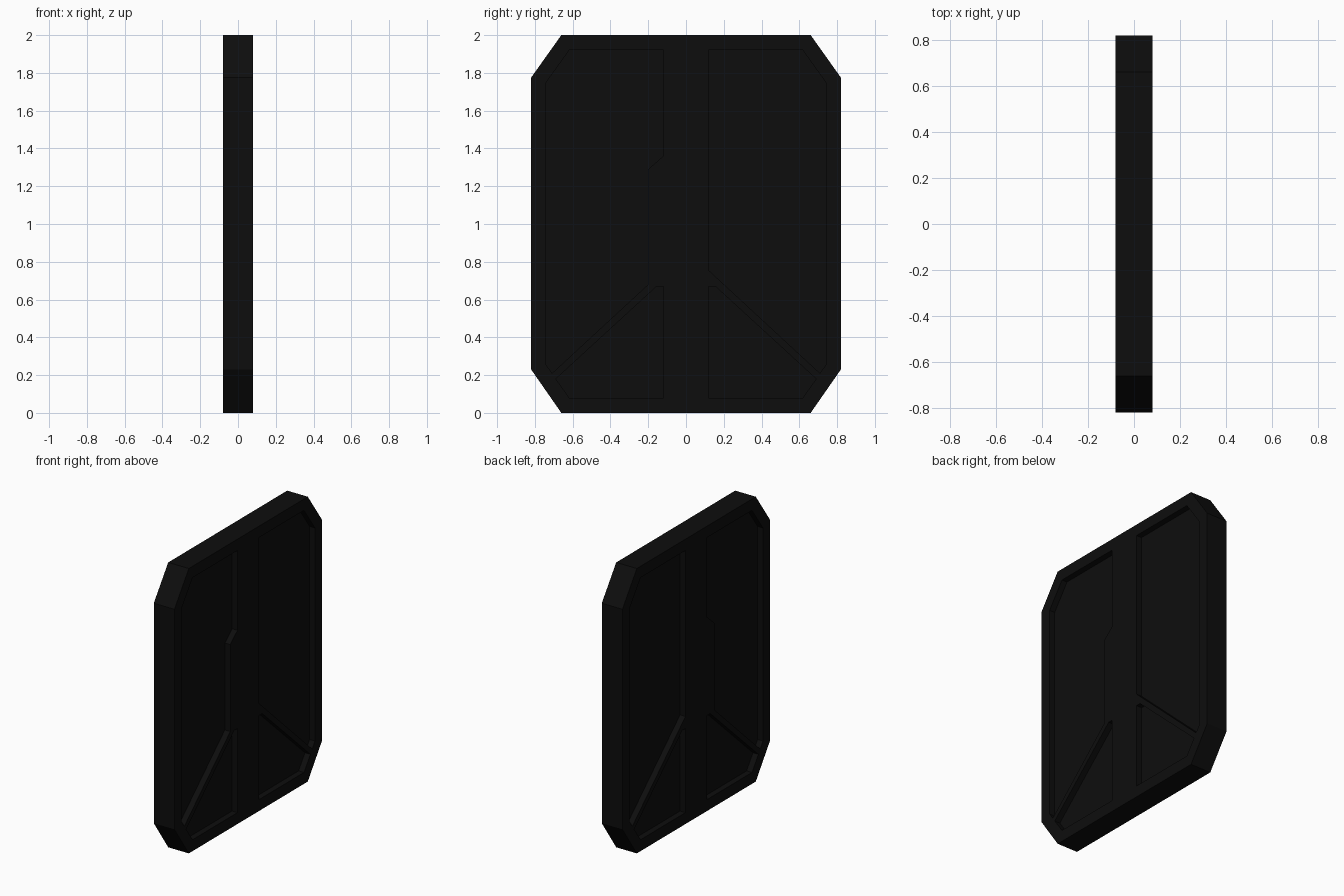
import bpy, bmesh

if "Cube" in bpy.data.objects:
    bpy.data.objects.remove(bpy.data.objects["Cube"])

HALF = 0.08      # half thickness of the slab
DEPTH = 0.042    # depth of the recessed panels


def add_prism(bm, profile, x0, x1):
    """Extrude a (y, z) outline along x from x0 to x1."""
    face = bm.faces.new([bm.verts.new((x0, y, z)) for y, z in profile])
    out = bmesh.ops.extrude_face_region(bm, geom=[face])
    verts = [v for v in out["geom"] if isinstance(v, bmesh.types.BMVert)]
    bmesh.ops.translate(bm, verts=verts, vec=(x1 - x0, 0, 0))


def finish(bm, name):
    bmesh.ops.recalc_face_normals(bm, faces=bm.faces)
    mesh = bpy.data.meshes.new(name)
    bm.to_mesh(mesh)
    bm.free()
    obj = bpy.data.objects.new(name, mesh)
    bpy.context.collection.objects.link(obj)
    return obj


# Octagonal door slab
half = [(0.66, 0), (0.82, 0.23), (0.82, 1.775), (0.66, 2)]
bm = bmesh.new()
add_prism(bm, half + [(-y, z) for y, z in reversed(half)], -HALF, HALF)
door = finish(bm, "door_slab")

# Recess outlines: plain upper, upper beside the lock block, and lower
rim = [(0.709, 0.21), (0.74, 0.254), (0.74, 1.75), (0.618, 1.92), (0.12, 1.92)]
upper_plain = rim + [(0.12, 0.755)]
upper_lock = rim + [(0.12, 1.36), (0.20, 1.29), (0.20, 0.68)]
lower = [(0.12, 0.08), (0.618, 0.08), (0.689, 0.18), (0.155, 0.67), (0.12, 0.67)]

# Recess cutters on both faces and both sides of the centre bar
bm = bmesh.new()
for face in (-1, 1):
    for side, upper in ((1, upper_plain), (-1, upper_lock)):
        for outline in (upper, lower):
            pts = [(side * y, z) for y, z in outline]
            add_prism(bm, pts, face * (HALF - DEPTH), face * (HALF + 0.1))
cutter = finish(bm, "recess_cutter")
cutter.hide_render = True
cutter.hide_viewport = False
cutter.display_type = 'WIRE'

cut = door.modifiers.new("recesses", 'BOOLEAN')
cut.operation = 'DIFFERENCE'
cut.solver = 'EXACT'
cut.object = cutter

# Near-black finish
mat = bpy.data.materials.new("black_paint")
mat.diffuse_color = (0.004, 0.004, 0.004, 1)
mat.use_nodes = True
mat.node_tree.nodes["Principled BSDF"].inputs["Base Color"].default_value = mat.diffuse_color
door.data.materials.append(mat)
cutter.data.materials.append(mat)
